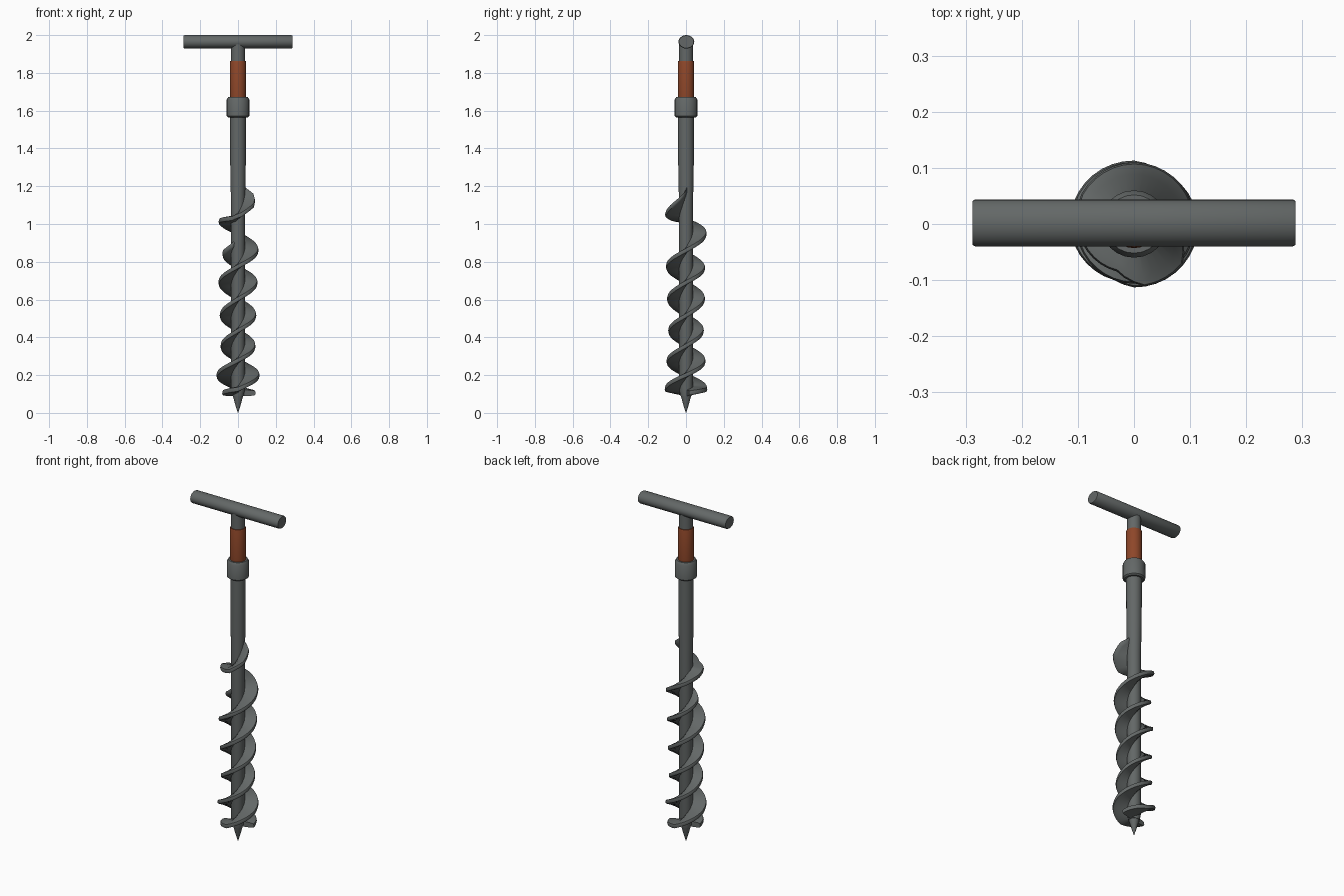
import bpy, bmesh, math

if "Cube" in bpy.data.objects:
    bpy.data.objects.remove(bpy.data.objects["Cube"])


def material(name, rgb):
    m = bpy.data.materials.new(name)
    m.diffuse_color = (*rgb, 1)
    m.use_nodes = True
    m.node_tree.nodes["Principled BSDF"].inputs["Base Color"].default_value = m.diffuse_color
    return m


STEEL = material("dark_steel", (0.125, 0.137, 0.135))
RUST = material("rust_orange", (0.27, 0.062, 0.022))


def finish(bm, name, mat, angle=40):
    bmesh.ops.recalc_face_normals(bm, faces=bm.faces)
    me = bpy.data.meshes.new(name)
    bm.to_mesh(me)
    bm.free()
    ob = bpy.data.objects.new(name, me)
    bpy.context.collection.objects.link(ob)
    me.materials.append(mat)
    bpy.ops.object.select_all(action='DESELECT')
    bpy.context.view_layer.objects.active = ob
    ob.select_set(True)
    bpy.ops.object.shade_smooth_by_angle(angle=math.radians(angle))
    return ob


def skin(bm, rings):
    """Join closed rings of points into a capped tube."""
    vs = [[bm.verts.new(p) for p in ring] for ring in rings]
    n = len(vs[0])
    for a, b in zip(vs, vs[1:]):
        for i in range(n):
            j = (i + 1) % n
            bm.faces.new((a[i], a[j], b[j], b[i]))
    bm.faces.new(vs[0][::-1])
    bm.faces.new(vs[-1])


def turned(name, profile, mat, sides=24):
    """Round part about z from (radius, height) pairs."""
    bm = bmesh.new()
    skin(bm, [[(r * math.cos(2 * math.pi * i / sides),
                r * math.sin(2 * math.pi * i / sides), z)
               for i in range(sides)] for r, z in profile])
    return finish(bm, name, mat)


def interp(keys, t):
    for a, b in zip(keys, keys[1:]):
        if t <= b[0]:
            f = (t - a[0]) / (b[0] - a[0])
            return [p + (q - p) * f for p, q in zip(a[1:], b[1:])]
    return keys[-1][1:]


def flight(name, keys, step=10):
    """Screw blade through keys of (angle in degrees, height, outer radius)."""
    bm = bmesh.new()
    rings = []
    n = int((keys[-1][0] - keys[0][0]) / step)
    for k in range(n + 1):
        deg = keys[0][0] + k * step
        z, r = interp(keys, deg)
        a = math.radians(deg)
        root = 0.025
        mid = root + (r - root) * 0.75
        section = [(root, -0.017), (mid, -0.014), (r - 0.003, -0.011), (r, 0),
                   (r - 0.003, 0.011), (mid, 0.014), (root, 0.017)]
        rings.append([(q * math.cos(a), q * math.sin(a), z + h) for q, h in section])
    skin(bm, rings)
    return finish(bm, name, STEEL, 50)


# pointed tip and shaft
turned("tip", [(0.001, 0), (0.012, 0.035), (0.026, 0.085), (0.034, 0.12)], STEEL)
turned("shaft", [(0.03, 0.09), (0.037, 0.13), (0.037, 1.1), (0.041, 1.3),
                 (0.042, 1.6)], STEEL)

# collar, coloured sleeve and neck
turned("collar", [(0.052, 1.565), (0.060, 1.572), (0.060, 1.658),
                  (0.052, 1.672)], STEEL)
turned("sleeve", [(0.041, 1.65), (0.043, 1.67), (0.043, 1.855),
                  (0.041, 1.862)], RUST)
turned("neck", [(0.037, 1.84), (0.037, 1.96)], STEEL)

# cross handle along x
bm = bmesh.new()
skin(bm, [[(x, 0.002 + 0.042 * s * math.cos(2 * math.pi * i / 24),
            1.9645 + 0.0355 * s * math.sin(2 * math.pi * i / 24))
           for i in range(24)]
          for x, s in ((-0.288, 0.93), (-0.283, 1), (0.283, 1), (0.288, 0.93))])
finish(bm, "handle", STEEL)

# long flight: left = 180, front = 270, right = 360 degrees
flight("long_flight", [
    (190, 0.105, 0.085), (270, 0.125, 0.113), (360, 0.2, 0.115),
    (540, 0.355, 0.092), (720, 0.515, 0.097), (900, 0.69, 0.104),
    (1080, 0.86, 0.109), (1170, 0.95, 0.110), (1230, 1.0, 0.108),
    (1270, 1.02, 0.1), (1330, 1.03, 0.09), (1360, 1.05, 0.113),
    (1400, 1.1, 0.113), (1430, 1.15, 0.085), (1450, 1.185, 0.038)])

# short flight, half a turn apart
flight("short_flight", [
    (10, 0.105, 0.095), (90, 0.125, 0.113), (180, 0.2, 0.115),
    (360, 0.355, 0.092), (540, 0.515, 0.097), (720, 0.69, 0.104),
    (810, 0.77, 0.102), (900, 0.85, 0.082), (960, 0.9, 0.036)])
